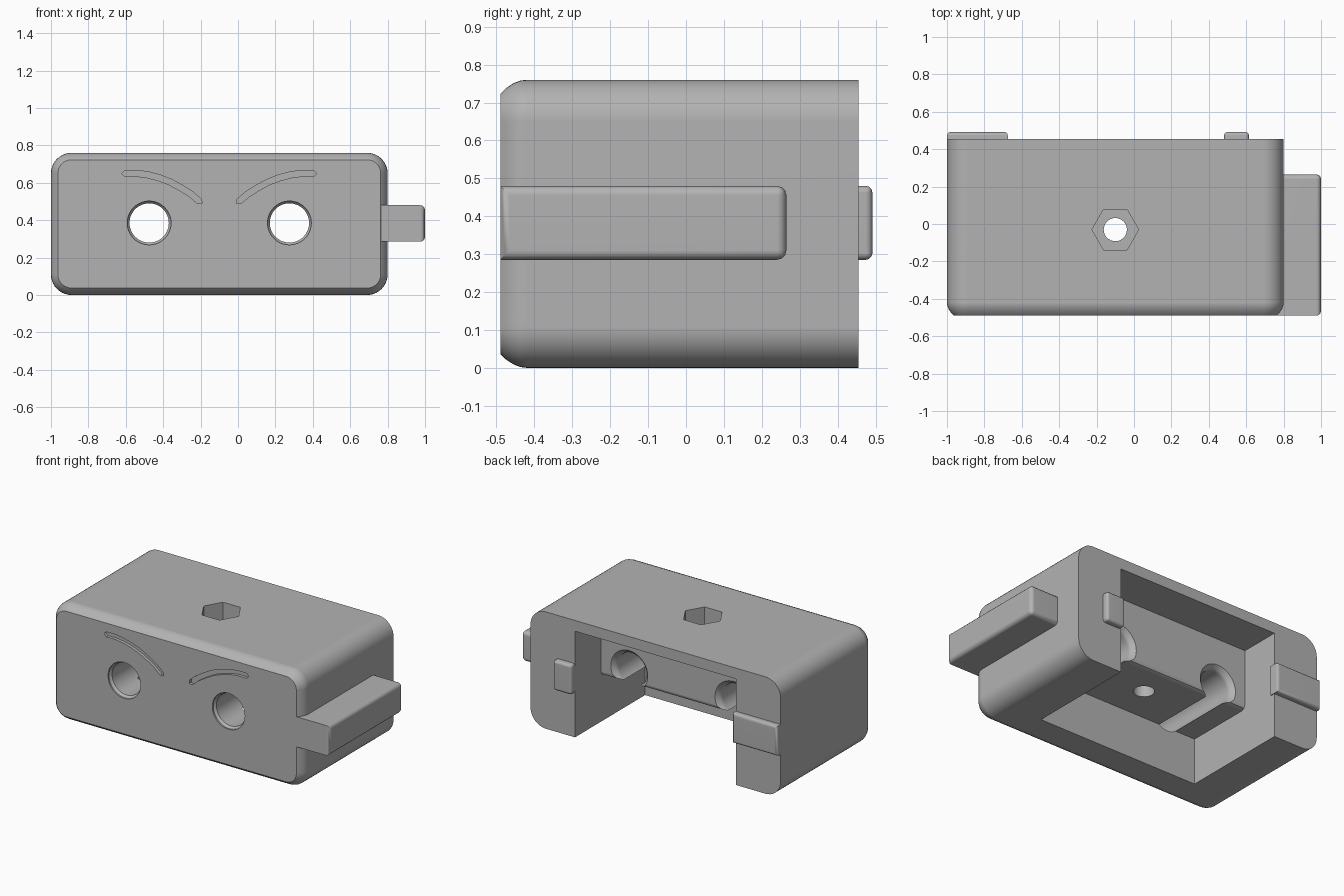
import bpy, bmesh, math
from mathutils import Vector

cube = bpy.data.objects.get("Cube")
if cube:
    bpy.data.objects.remove(cube, do_unlink=True)

grey = bpy.data.materials.new("plain grey")
grey.use_nodes = True
COLOR = (0.45, 0.45, 0.45, 1)
grey.diffuse_color = COLOR
grey.node_tree.nodes["Principled BSDF"].inputs["Base Color"].default_value = COLOR

MID_X = -0.1        # centre of the body
FRONT, BACK = -0.49, 0.455


def add_object(name, bm):
    bmesh.ops.recalc_face_normals(bm, faces=bm.faces)
    mesh = bpy.data.meshes.new(name)
    bm.to_mesh(mesh)
    bm.free()
    mesh.materials.append(grey)
    obj = bpy.data.objects.new(name, mesh)
    bpy.context.collection.objects.link(obj)
    return obj


def loft(name, rings):
    """Skin a row of closed rings and cap both ends."""
    bm = bmesh.new()
    loops = [[bm.verts.new(p) for p in ring] for ring in rings]
    n = len(loops[0])
    for a, b in zip(loops, loops[1:]):
        for i in range(n):
            j = (i + 1) % n
            bm.faces.new((a[i], a[j], b[j], b[i]))
    bm.faces.new(loops[0])
    bm.faces.new(loops[-1])
    return add_object(name, bm)


def box(name, lo, hi, rule, width):
    """Box whose edges chosen by the rule are rounded."""
    bm = bmesh.new()
    bmesh.ops.create_cube(bm, size=1)
    for v in bm.verts:
        v.co = [lo[i] if v.co[i] < 0 else hi[i] for i in range(3)]
    edges = [e for e in bm.edges if rule([v.co for v in e.verts])]
    bmesh.ops.bevel(bm, geom=edges, offset=width, segments=3,
                    profile=0.5, affect='EDGES')
    return add_object(name, bm)


def rounded_rect(y, inset, steps=10):
    """Rounded outline of the body at depth y."""
    r = 0.11 - inset
    half_x, half_z = 0.9 - 0.11, 0.38 - 0.11
    ring = []
    for q, (sx, sz) in enumerate(((1, 1), (-1, 1), (-1, -1), (1, -1))):
        for k in range(steps + 1):
            a = math.pi / 2 * (q + k / steps)
            ring.append((MID_X + sx * half_x + r * math.cos(a), y,
                         0.38 + sz * half_z + r * math.sin(a)))
    return ring


def circle(center, r, n, axis):
    cx, cy, cz = center
    turns = [(r * math.cos(math.tau * i / n), r * math.sin(math.tau * i / n)) for i in range(n)]
    if axis == 'Y':
        return [(cx + u, cy, cz + v) for u, v in turns]
    return [(cx + u, cy + v, cz) for u, v in turns]


# Body shell with a softened front rim
body = loft("body", [rounded_rect(y, inset) for y, inset in
                     ((FRONT, 0.037), (-0.475, 0.022), (-0.455, 0.009),
                      (-0.437, 0.002), (-0.42, 0), (BACK, 0))])

cutters = []

# Stepped cavity open at the back and underneath
section = [(0.6, -0.1), (0.6, 0.69), (0.19, 0.69), (0.19, 0.33), (0.181, 0.309),
           (0.16, 0.3), (FRONT + 0.225, 0.3), (FRONT + 0.225, -0.1)]
cutters.append(loft("cavity_cutter", [[(x, y, z) for y, z in section] for x in (-0.68, 0.48)]))

# Eye bores, flared at both mouths
bore = ((-0.6, 0.117), (-0.48, 0.117), (-0.465, 0.105), (0.15, 0.105),
        (0.17, 0.112), (0.192, 0.135), (0.6, 0.135))
for side in (-1, 1):
    cutters.append(loft("eye_cutter", [circle((MID_X + side * 0.375, y, 0.385), r, 48, 'Y')
                                       for y, r in bore]))


# Engraved slanting brows
def brow_outline(side, y, half=0.016):
    p = [Vector(c) for c in ((0.505, 0.65), (0.44, 0.65), (0.38, 0.642), (0.32, 0.626),
                             (0.26, 0.603), (0.2, 0.57), (0.15, 0.538), (0.105, 0.5))]
    left, right = [], []
    for i, c in enumerate(p):
        d = (p[min(i + 1, len(p) - 1)] - p[max(i - 1, 0)]).normalized()
        n = Vector((-d.y, d.x)) * half
        left.append(c + n)
        right.append(c - n)
        if i == 0:
            start = c - d * half
        end = c + d * half
    ring = [start] + left + [end] + right[::-1]
    return [(MID_X + side * c.x, y, c.y) for c in ring]


for side in (-1, 1):
    cutters.append(loft("brow_cutter", [brow_outline(side, y) for y in (-0.55, FRONT + 0.02)]))

# Hexagonal nut pocket and its screw hole
cutters.append(loft("nut_cutter", [circle((MID_X, -0.03, z), 0.125, 6, 'Z') for z in (0.56, 0.9)]))
cutters.append(loft("screw_cutter", [circle((MID_X, -0.03, z), 0.062, 32, 'Z') for z in (0.2, 0.65)]))

for cutter in cutters:
    cutter.hide_render = True
    mod = body.modifiers.new("cut", 'BOOLEAN')
    mod.operation = 'DIFFERENCE'
    mod.solver = 'EXACT'
    mod.object = cutter
bpy.context.view_layer.update()
graph = bpy.context.evaluated_depsgraph_get()
carved = bpy.data.meshes.new_from_object(body.evaluated_get(graph))
body.modifiers.clear()
body.data = carved
for cutter in cutters:
    bpy.data.objects.remove(cutter, do_unlink=True)

# Side rail and the two rear tabs
LOW, HIGH = 0.285, 0.48


def at_max(axis, value):
    return lambda ends: all(abs(c[axis] - value) < 1e-4 for c in ends)


rail_end, rail_back = at_max(0, 1.0), at_max(1, 0.265)
rail = box("side_rail", (0.765, FRONT, LOW), (1.0, 0.265, HIGH),
           lambda e: rail_end(e) or rail_back(e), 0.025)
tab_face = at_max(1, 0.492)
wide_tab = box("wide_rear_tab", (-1.0, BACK - 0.03, LOW), (-0.675, 0.492, HIGH), tab_face, 0.018)
small_tab = box("small_rear_tab", (0.481, BACK - 0.03, LOW), (0.615, 0.492, HIGH),
                lambda e: tab_face(e) or abs(e[0].y - e[1].y) > 0.01, 0.018)

# Smooth rounded areas while keeping flat faces crisp
for obj in (body, rail, wide_tab, small_tab):
    bpy.ops.object.select_all(action='DESELECT')
    obj.select_set(True)
    bpy.context.view_layer.objects.active = obj
    bpy.ops.object.shade_smooth_by_angle(angle=math.radians(32))
    weighted = obj.modifiers.new("weighted_normals", 'WEIGHTED_NORMAL')
    weighted.keep_sharp = True
